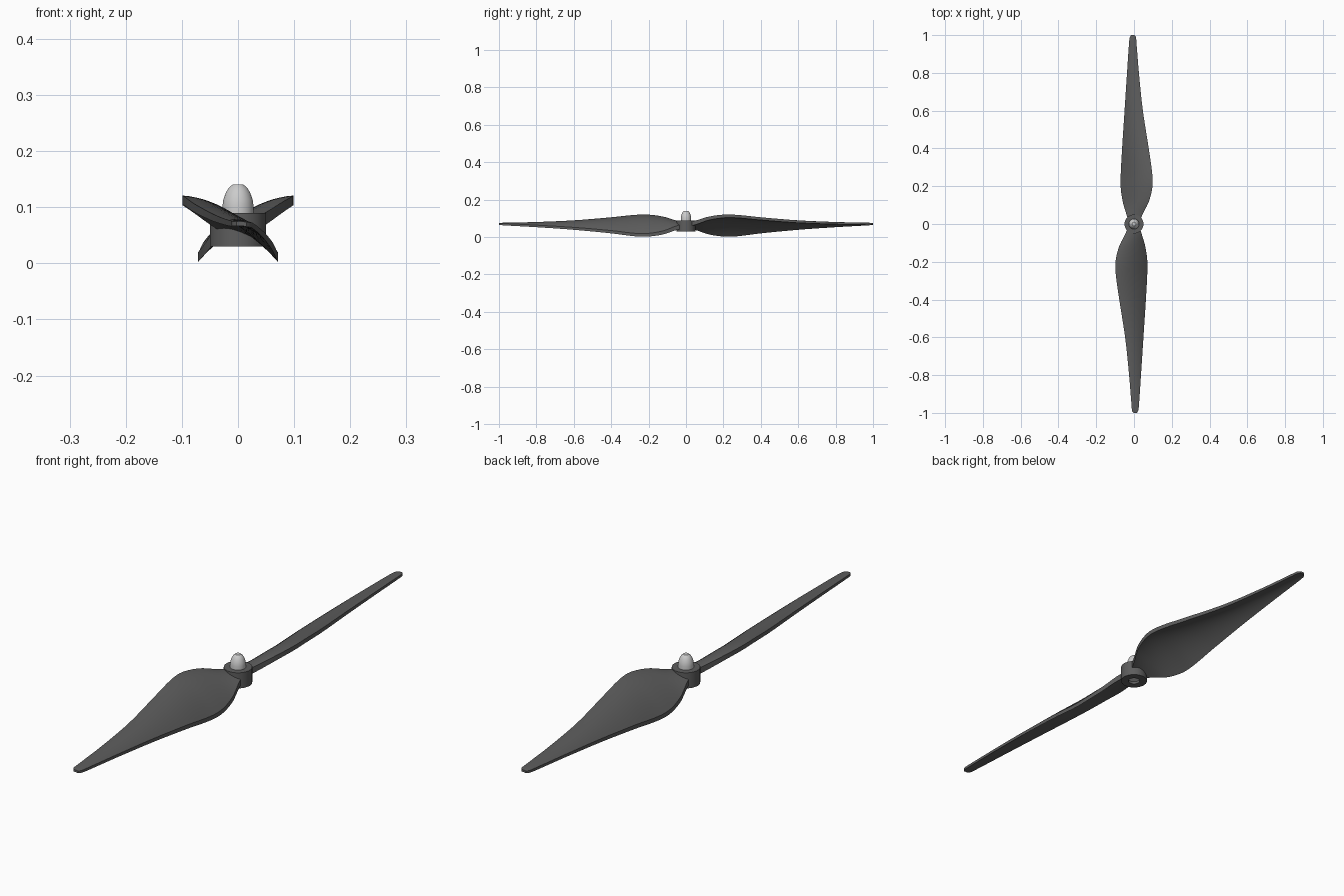
import bpy, bmesh, math

if "Cube" in bpy.data.objects:
    bpy.data.objects.remove(bpy.data.objects["Cube"])

dark = bpy.data.materials.new("dark_grey")
dark.diffuse_color = (0.11, 0.11, 0.11, 1)
dark.use_nodes = True
dark.node_tree.nodes["Principled BSDF"].inputs["Base Color"].default_value = dark.diffuse_color


def finish(name, bm, mat=None, angle=35):
    bmesh.ops.recalc_face_normals(bm, faces=bm.faces)
    me = bpy.data.meshes.new(name)
    bm.to_mesh(me)
    bm.free()
    ob = bpy.data.objects.new(name, me)
    bpy.context.collection.objects.link(ob)
    if mat:
        me.materials.append(mat)
    bpy.ops.object.select_all(action='DESELECT')
    ob.select_set(True)
    bpy.context.view_layer.objects.active = ob
    bpy.ops.object.shade_smooth_by_angle(angle=math.radians(angle))
    return ob


def bridge(bm, a, b):
    n = len(a)
    for i in range(n):
        bm.faces.new((a[i], a[(i + 1) % n], b[(i + 1) % n], b[i]))


def lathe(name, profile, mat=None, closed=False, sides=48):
    bm = bmesh.new()
    rings = [[bm.verts.new((r * math.cos(2 * math.pi * k / sides),
                            r * math.sin(2 * math.pi * k / sides), z))
              for k in range(sides)] for r, z in profile]
    for a, b in zip(rings, rings[1:]):
        bridge(bm, a, b)
    if closed:
        bridge(bm, rings[-1], rings[0])
    else:
        bm.faces.new(rings[0])
        bm.faces.new(rings[-1])
    return finish(name, bm, mat)


def spline(p0, p1, p2, p3, t):
    # Smooth curve through stations of uneven spacing
    out = []
    h = p2[0] - p1[0]
    for a, b, c, d in zip(p0, p1, p2, p3):
        m1 = (c - a) / (p2[0] - p0[0]) * h
        m2 = (d - b) / (p3[0] - p1[0]) * h
        out.append((2*t**3 - 3*t*t + 1) * b + (t**3 - 2*t*t + t) * m1
                   + (3*t*t - 2*t**3) * c + (t**3 - t*t) * m2)
    return out


# Blade stations: y, leading x, trailing x, top z, bottom z, thickness, camber
stations = [
    (0.030, 0.036, -0.034, 0.084, 0.042, 0.024, 0.004),
    (0.060, 0.050, -0.043, 0.091, 0.035, 0.022, 0.008),
    (0.120, 0.079, -0.060, 0.109, 0.015, 0.019, 0.016),
    (0.200, 0.098, -0.071, 0.120, 0.003, 0.017, 0.022),
    (0.270, 0.096, -0.070, 0.119, 0.004, 0.016, 0.022),
    (0.400, 0.078, -0.063, 0.106, 0.020, 0.015, 0.018),
    (0.600, 0.047, -0.050, 0.089, 0.039, 0.013, 0.012),
    (0.800, 0.026, -0.037, 0.080, 0.053, 0.011, 0.006),
    (0.960, 0.013, -0.026, 0.076, 0.062, 0.010, 0.003),
    (0.990, 0.010, -0.022, 0.075, 0.064, 0.009, 0.002),
    (1.000, 0.003, -0.015, 0.074, 0.065, 0.008, 0.001),
]
rows = []
for i in range(len(stations) - 1):
    p = [stations[max(0, min(len(stations) - 1, i + k))] for k in (-1, 0, 1, 2)]
    rows += [spline(*p, s / 5) for s in range(5)]
rows.append(stations[-1])


# Twisted, cambered blades with an upright rim of even thickness
def blade(name, sign):
    bm = bmesh.new()
    n = 14
    rings = []
    for y, lx, tx, zt, zb, th, camber in rows:
        top, low = [], []
        for k in range(n + 1):
            t = k / n
            x = lx + (tx - lx) * t
            z = zt + (zb + th - zt) * t + camber * 4 * t * (1 - t)
            top.append(bm.verts.new((sign * x, sign * y, z)))
            low.append(bm.verts.new((sign * x, sign * y, z - th)))
        rings.append(top + low[::-1])
    for a, b in zip(rings, rings[1:]):
        bridge(bm, a, b)
    bm.faces.new(rings[0])
    bm.faces.new(rings[-1])
    return finish(name, bm, dark)


blade("blade_back", 1)
blade("blade_front", -1)

# Hub ring with a shaft hole
lathe("hub", [(0.022, 0.03), (0.05, 0.03), (0.05, 0.09), (0.022, 0.09)],
      dark, closed=True)

# Domed nut whose stem plugs the hole
lathe("spinner_nut", [(0.022, 0.04), (0.022, 0.09), (0.0275, 0.09), (0.0275, 0.103),
                      (0.026, 0.114), (0.022, 0.125), (0.017, 0.134), (0.010, 0.14)])
